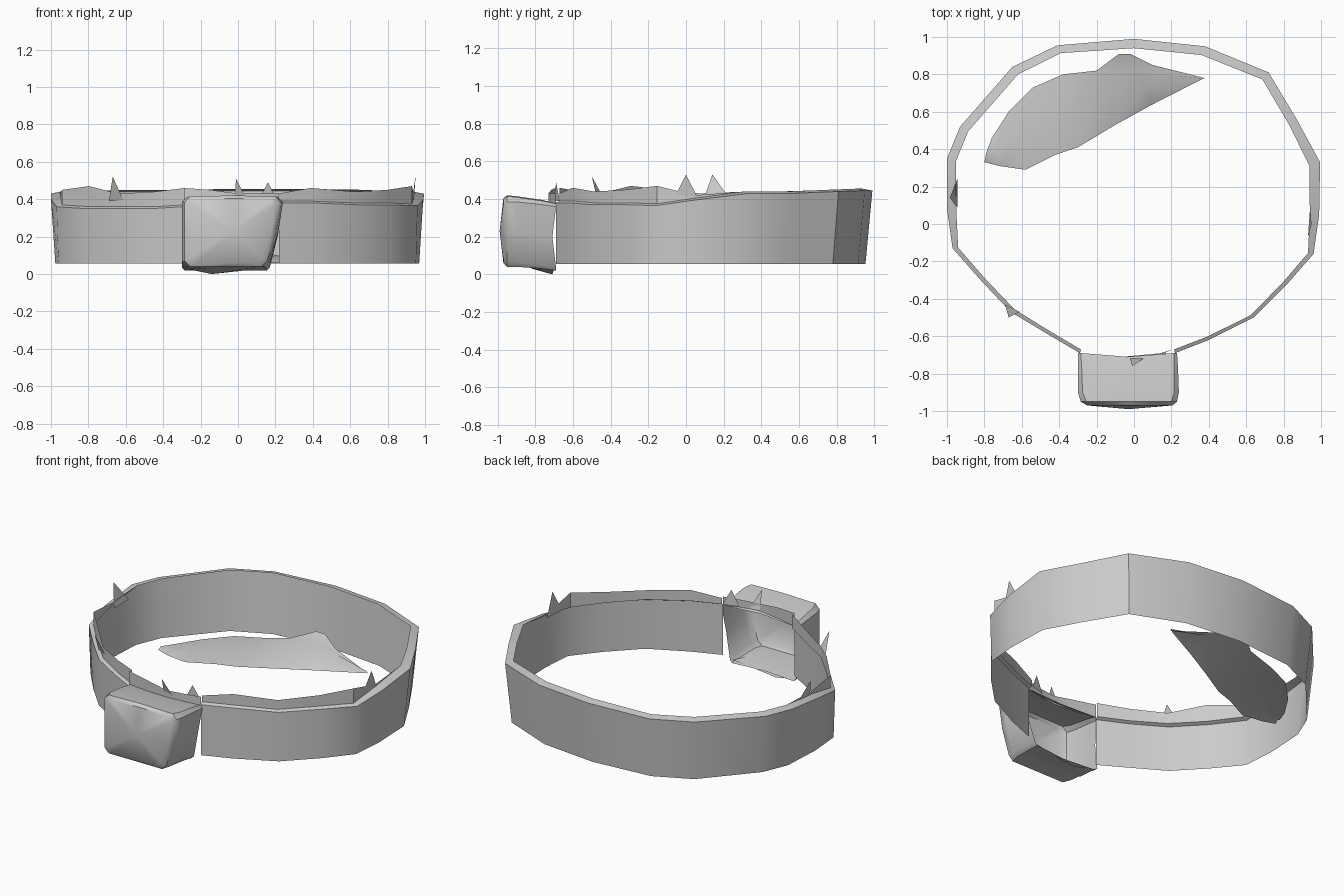
import bpy, bmesh, math
from mathutils import Vector

mat = bpy.data.materials.new("light_grey")
mat.diffuse_color = (0.6, 0.6, 0.6, 1)


def make(name, verts, faces, angle=35):
    """Mesh object with one material and angle-limited smooth shading."""
    me = bpy.data.meshes.new(name)
    me.from_pydata(verts, [], faces)
    ob = bpy.data.objects.new(name, me)
    bpy.context.collection.objects.link(ob)
    me.materials.append(mat)
    bm = bmesh.new()
    bm.from_mesh(me)
    bmesh.ops.recalc_face_normals(bm, faces=bm.faces)
    bm.to_mesh(me)
    bm.free()
    bpy.ops.object.select_all(action='DESELECT')
    ob.select_set(True)
    bpy.context.view_layer.objects.active = ob
    bpy.ops.object.shade_smooth_by_angle(angle=math.radians(angle))
    return ob


def grid_faces(rows, cols, closed=False):
    n = cols if closed else cols - 1
    return [(r * cols + c, r * cols + (c + 1) % cols,
             (r + 1) * cols + (c + 1) % cols, (r + 1) * cols + c)
            for r in range(rows - 1) for c in range(n)]


# Ring outline, clockwise from the left of the box:
# x, y, top height, rim width, height of the thin inner lip
RING = [
    (-0.29, -0.69, 0.36, 0.02, 0.46), (-0.46, -0.59, 0.35, 0.02, 0.44),
    (-0.66, -0.47, 0.35, 0.025, 0.43), (-0.82, -0.30, 0.35, 0.025, 0.47),
    (-0.97, -0.13, 0.36, 0.03, 0.45), (-1.00, 0.08, 0.40, 0.05, 0.43),
    (-1.00, 0.35, 0.43, 0.05, 0), (-0.93, 0.52, 0.43, 0.05, 0),
    (-0.65, 0.84, 0.44, 0.05, 0), (-0.41, 0.955, 0.44, 0.045, 0),
    (0.0, 0.99, 0.445, 0.05, 0), (0.38, 0.95, 0.445, 0.05, 0),
    (0.72, 0.81, 0.44, 0.05, 0), (0.87, 0.56, 0.43, 0.05, 0),
    (0.995, 0.33, 0.43, 0.06, 0), (0.99, 0.05, 0.395, 0.05, 0.42),
    (0.96, -0.16, 0.365, 0.03, 0.47), (0.82, -0.32, 0.37, 0.025, 0.45),
    (0.64, -0.50, 0.37, 0.02, 0.44), (0.40, -0.62, 0.38, 0.02, 0.46),
    (0.22, -0.69, 0.38, 0.02, 0.43),
]
n = len(RING)
bottom, outer, inner, lip = [], [], [], []
for x, y, z, w, lz in RING:
    t = min(max((y + 0.3) / 0.6, 0), 1)
    s = 1 - 0.037 * t                      # wall leans in at the bottom
    d = Vector((x, y, 0)).normalized() * w
    bottom.append((x * s, y * s, 0.055))
    outer.append((x, y, z))
    inner.append((x - d.x, y - d.y, z + 0.01))
    lip.append((x - d.x, y - d.y, max(lz, z + 0.01)))
make("ring_wall", bottom + outer + inner, grid_faces(3, n))

# Thin upright lips on the front halves of the rim
for name, a, b in (("left_lip", 0, 6), ("right_lip", 14, n - 1)):
    k = b - a + 1
    make(name, inner[a:b + 1] + lip[a:b + 1], grid_faces(2, k))

# Lip across the open back of the box
path = [(-0.29, -0.69, 0.46), (-0.15, -0.715, 0.45), (0, -0.73, 0.43),
        (0.1, -0.715, 0.43), (0.22, -0.69, 0.43)]
make("box_lip", [(x, y, 0.375) for x, y, z in path] + path, grid_faces(2, 5))

# Jagged spikes: base start, base end, tip
SPIKES = [
    ((-0.69, -0.43), (-0.61, -0.47), (-0.67, -0.50, 0.52)),
    ((-0.945, 0.09), (-0.945, 0.24), (-0.985, 0.14, 0.53)),
    ((0.93, -0.07), (0.94, 0.07), (0.95, 0.0, 0.53)),
    ((-0.02, -0.72), (0.05, -0.72), (-0.01, -0.76, 0.51)),
    ((0.11, -0.70), (0.21, -0.67), (0.16, -0.69, 0.49)),
]
sv = []
for a, b, tip in SPIKES:
    sv += [(*a, 0.39), (*b, 0.39), tip]
make("rim_spikes", sv, [(i, i + 1, i + 2) for i in range(0, len(sv), 3)])


# Hollow box on the front, open toward the inside of the ring
def section(y, left, right_top, right_bot, low, high, c, bulge=0.0):
    zm = (low + high) / 2
    rm = right_top * 0.6 + right_bot * 0.4 + 0.005
    xm = (left + right_bot) / 2
    return [(left + c, y, low), (xm, y - bulge, low), (right_bot - c, y, low),
            (right_bot, y, low + c), (rm, y - bulge, zm),
            (right_top, y, high - c), (right_top - c, y, high),
            ((left + right_top) / 2, y - bulge, high + 0.005),
            (left + c, y, high), (left, y, high - c),
            (left, y - bulge, zm), (left, y, low + c)]


box = (section(-0.69, -0.30, 0.23, 0.17, 0.02, 0.375, 0.015, 0.02)
       + section(-0.76, -0.30, 0.235, 0.17, 0.03, 0.39, 0.02)
       + section(-0.90, -0.30, 0.24, 0.165, 0.04, 0.41, 0.025)
       + section(-0.95, -0.285, 0.23, 0.155, 0.04, 0.415, 0.03)
       + section(-0.97, -0.25, 0.205, 0.13, 0.06, 0.40, 0.03))
bf = grid_faces(5, 12, True)
box.append((-0.03, -0.99, 0.23))
bf += [(48 + i, 48 + (i + 1) % 12, 60) for i in range(12)]
make("front_box", box, bf, 40)

# Ragged flap hanging under the back of the box
make("box_flap", [(-0.29, -0.70, 0.03), (-0.14, -0.71, 0.0), (0.0, -0.71, 0.015),
                  (0.16, -0.70, 0.035), (0.1, -0.82, 0.035), (-0.28, -0.82, 0.03)],
     [(0, 1, 5), (1, 2, 4, 5), (2, 3, 4)])

# Loose curved sheet on the floor inside the ring
front = [(-0.80, 0.33, 0.07), (-0.72, 0.31, 0.065), (-0.58, 0.29, 0.065),
         (-0.42, 0.37, 0.065), (-0.30, 0.41, 0.065), (-0.10, 0.53, 0.06),
         (0.10, 0.64, 0.06), (0.36, 0.775, 0.06)]
back = [(-0.79, 0.38, 0.07), (-0.76, 0.46, 0.07), (-0.67, 0.60, 0.07),
        (-0.54, 0.73, 0.075), (-0.38, 0.80, 0.08), (-0.20, 0.82, 0.12),
        (0.02, 0.815, 0.13), (0.38, 0.78, 0.06)]
mid = [tuple((p + q) / 2 + (0.015 if k == 2 else 0) for k, (p, q) in enumerate(zip(f, b)))
       for f, b in zip(front, back)]
sheet = front + mid + back
sf = grid_faces(3, 8)
# small upturned peak on the back edge
sheet += [(-0.08, 0.91, 0.16), (-0.02, 0.91, 0.16), (0.10, 0.85, 0.12)]
sf += [(21, 22, 25, 24), (22, 26, 25), (22, 23, 26)]
make("loose_sheet", sheet, sf, 50)
